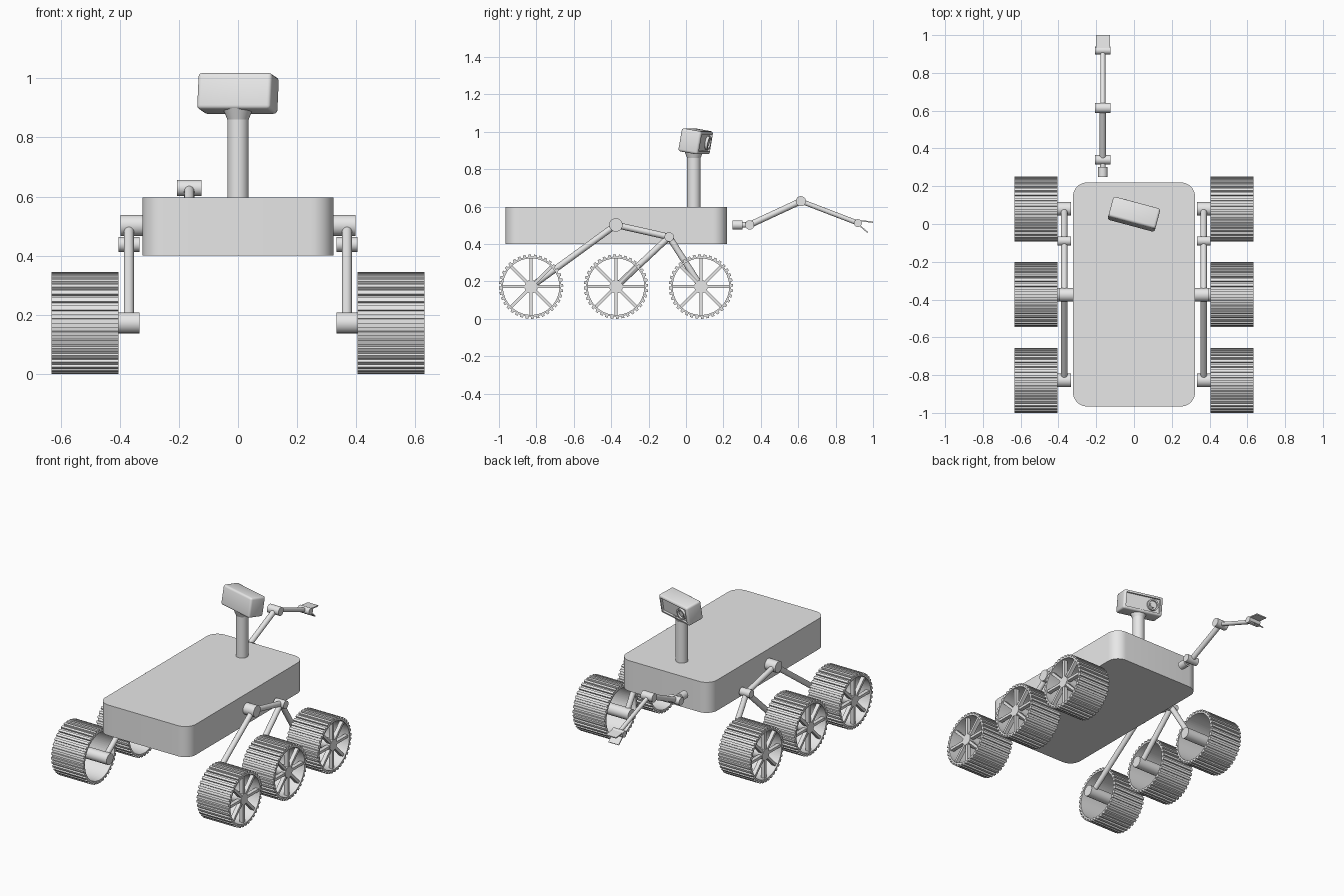
import bpy, bmesh, math
from mathutils import Vector, Matrix

if "Cube" in bpy.data.objects:
    bpy.data.objects.remove(bpy.data.objects["Cube"])

grey = bpy.data.materials.new("light_grey")
grey.diffuse_color = (0.8, 0.8, 0.8, 1)
grey.use_nodes = True
grey.node_tree.nodes["Principled BSDF"].inputs["Base Color"].default_value = grey.diffuse_color


def finish(name, bm, matrix=Matrix()):
    bmesh.ops.recalc_face_normals(bm, faces=bm.faces)
    me = bpy.data.meshes.new(name)
    bm.to_mesh(me)
    bm.free()
    me.shade_smooth()
    me.set_sharp_from_angle(angle=math.radians(35))
    me.materials.append(grey)
    ob = bpy.data.objects.new(name, me)
    ob.matrix_world = matrix
    bpy.context.collection.objects.link(ob)
    return ob


def add_rod(bm, a, b, r1, r2=None, segs=24):
    a, b = Vector(a), Vector(b)
    d = b - a
    m = Matrix.Translation((a + b) / 2) @ d.to_track_quat('Z', 'Y').to_matrix().to_4x4()
    return bmesh.ops.create_cone(bm, cap_ends=True, segments=segs, radius1=r1,
                                 radius2=r1 if r2 is None else r2,
                                 depth=d.length, matrix=m)


def rod(name, a, b, r1, r2=None, segs=24):
    bm = bmesh.new()
    add_rod(bm, a, b, r1, r2, segs)
    return finish(name, bm)


def add_box(bm, size, matrix=Matrix()):
    return bmesh.ops.create_cube(bm, size=1, matrix=matrix @ Matrix.Diagonal((*size, 1)))


# body: slab with corners rounded in plan
bm = bmesh.new()
add_box(bm, (0.646, 1.186, 0.197), Matrix.Translation((0, -0.373, 0.4985)))
upright = [e for e in bm.edges if abs(e.verts[0].co.z - e.verts[1].co.z) > 0.1]
bmesh.ops.bevel(bm, geom=upright, offset=0.075, segments=10, profile=0.5, affect='EDGES')
finish("body", bm)

# wheels: open ribbed drum, eight spokes near the outer face, long hub
R = 0.172


def wheel(name, side, y):
    bm = bmesh.new()
    teeth, x0, x1 = 36, 0.405, 0.632
    rings = []
    for i in range(teeth * 4):
        t = 2 * math.pi * (i // 4 + (0, 0.5, 0.52, 0.98)[i % 4]) / teeth
        ro = R if i % 4 < 2 else 0.161
        c, s = math.cos(t), math.sin(t)
        rings.append([bm.verts.new((x, r * c, r * s))
                      for x, r in ((x0, 0.151), (x0, ro), (x1, ro), (x1, 0.151))])
    for i, a in enumerate(rings):
        b = rings[(i + 1) % len(rings)]
        for k in range(4):
            bm.faces.new((a[k], b[k], b[(k + 1) % 4], a[(k + 1) % 4]))
    for k in range(8):
        m = Matrix.Rotation(k * math.pi / 4, 4, 'X') @ Matrix.Translation((0.61, 0, 0.09))
        add_box(bm, (0.025, 0.017, 0.128), m)
    add_rod(bm, (0.333, 0, 0), (0.625, 0, 0), 0.036, segs=16)
    bmesh.ops.transform(bm, verts=bm.verts, matrix=Matrix.Diagonal((side, 1, 1, 1)))
    finish(name, bm, Matrix.Translation((0, y, R)))


# suspension: main pivot, second pivot and four struts on each side
REAR, MID, FRONT = (-0.828, R), (-0.374, R), (0.08, R)
MAIN, SECOND = (-0.375, 0.502), (-0.09, 0.438)
for side, label in ((1, "right"), (-1, "left")):
    for (y, z), pos in ((REAR, "rear"), (MID, "middle"), (FRONT, "front")):
        wheel(f"{label}_{pos}_wheel", side, y)
    for a, b, part in ((MAIN, REAR, "rear_strut"), (MAIN, SECOND, "rocker"),
                       (SECOND, MID, "middle_strut"), (SECOND, FRONT, "front_strut")):
        rod(f"{label}_{part}", (side * 0.369, *a), (side * 0.369, *b), 0.017)
    rod(f"{label}_main_pivot", (side * 0.32, *MAIN), (side * 0.398, *MAIN), 0.036)
    rod(f"{label}_second_pivot", (side * 0.333, *SECOND), (side * 0.405, *SECOND), 0.025)

# mast and its collar
rod("mast", (0, 0.042, 0.59), (0, 0.042, 0.88), 0.036, segs=32)
rod("mast_collar", (0, 0.042, 0.86), (0, 0.042, 0.9), 0.036, 0.052, segs=32)

# camera head: turned, tilted down towards +y, with a recessed face
head_m = (Matrix.Translation((0, 0.052, 0.949)) @ Matrix.Rotation(math.radians(-15), 4, 'Z')
          @ Matrix.Rotation(math.radians(-10), 4, 'X'))
W, D, H = 0.258, 0.112, 0.125
bm = bmesh.new()
add_box(bm, (W, D, H))
bmesh.ops.bevel(bm, geom=bm.edges[:], offset=0.013, segments=3, profile=0.5, affect='EDGES')
bm.normal_update()
face = max((f for f in bm.faces if f.normal.y > 0.99), key=lambda f: f.calc_area())
bmesh.ops.inset_individual(bm, faces=[face], thickness=0.006)
bmesh.ops.inset_individual(bm, faces=[face], thickness=0.001, depth=-0.012)
finish("camera_head", bm, head_m)

# lens: stepped barrel set off to one side
bm = bmesh.new()
add_rod(bm, (-0.065, D / 2 - 0.02, 0), (-0.065, D / 2 + 0.003, 0), 0.036, segs=32)
bm.normal_update()
face = max(bm.faces, key=lambda f: f.calc_center_median().y)
for t, d in ((0.009, 0), (0.001, -0.01), (0.008, 0), (0.001, 0.005)):
    bmesh.ops.inset_individual(bm, faces=[face], thickness=t, depth=d)
finish("lens", bm, head_m)

# arm: shoulder, elbow and wrist joints joined by tubes
AX = -0.165
SHOULDER, ELBOW, WRIST = (0.34, 0.502), (0.614, 0.629), (0.919, 0.512)
rod("arm_base", (AX, 0.248, 0.502), (AX, 0.302, 0.502), 0.025)
rod("arm_neck", (AX, 0.295, 0.502), (AX, *SHOULDER), 0.015)
rod("upper_arm", (AX, *SHOULDER), (AX, *ELBOW), 0.017)
rod("forearm", (AX, *ELBOW), (AX, *WRIST), 0.013)
for name, p, r in (("shoulder", SHOULDER, 0.025), ("elbow", ELBOW, 0.027), ("wrist", WRIST, 0.021)):
    rod(name + "_joint", (AX - 0.041, *p), (AX + 0.041, *p), r)

# gripper: two flat fingers spread from the wrist
for name, a, b in (("upper_finger", (0.925, 0.525), (1.0, 0.517)),
                   ("lower_finger", (0.925, 0.502), (0.972, 0.461))):
    a, b = Vector((AX, *a)), Vector((AX, *b))
    d = b - a
    bm = bmesh.new()
    add_box(bm, (0.074, d.length, 0.007))
    finish(name, bm, Matrix.Translation((a + b) / 2)
           @ Matrix.Rotation(math.atan2(d.z, d.y), 4, 'X'))
